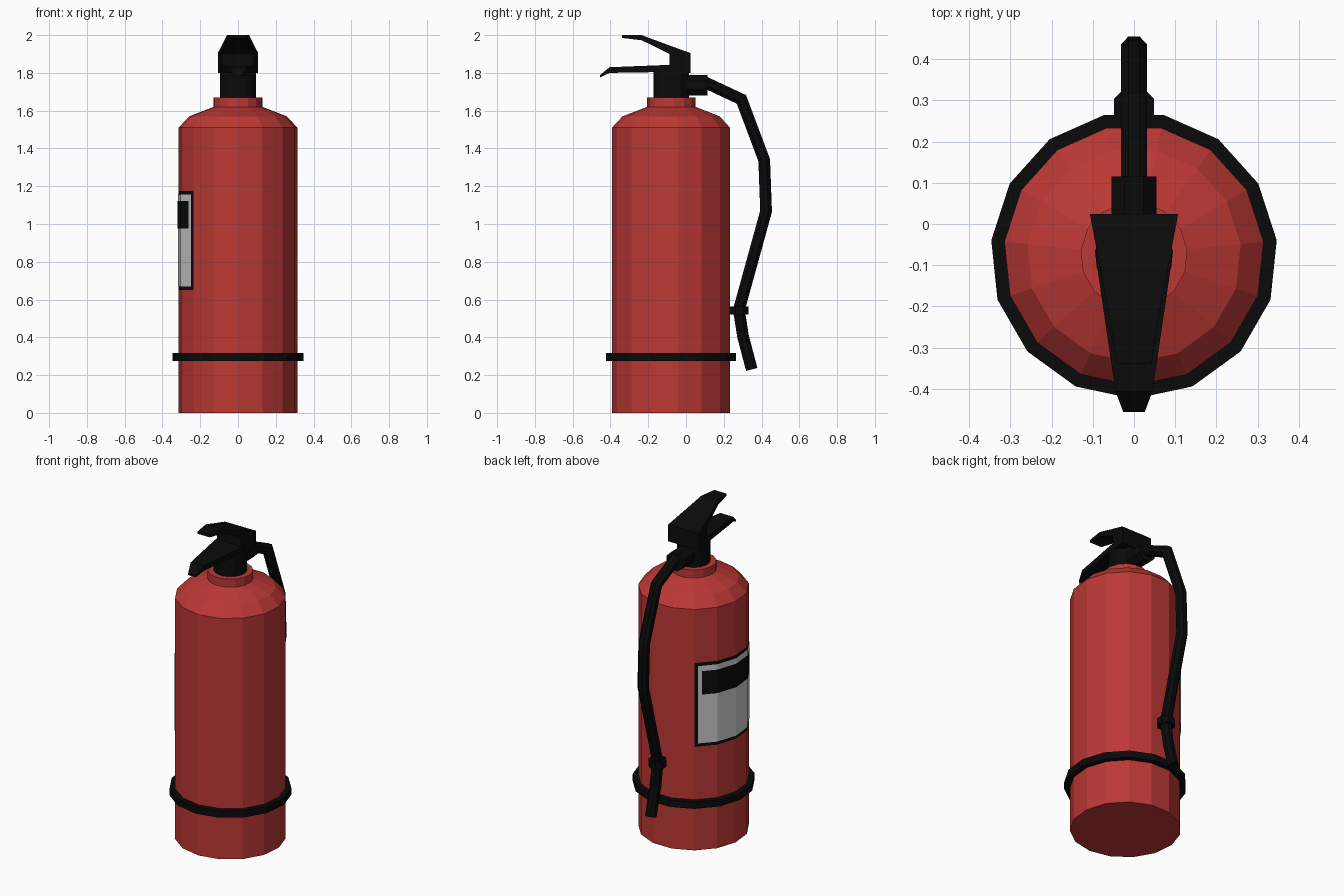
import bpy, bmesh
from math import sin, cos, radians, pi
from mathutils import Vector

if "Cube" in bpy.data.objects:
    bpy.data.objects.remove(bpy.data.objects["Cube"])

CY = -0.076      # body axis, offset in y
SIDES = 15


def material(name, rgb):
    m = bpy.data.materials.new(name)
    m.diffuse_color = (*rgb, 1)
    m.use_nodes = True
    m.node_tree.nodes["Principled BSDF"].inputs["Base Color"].default_value = m.diffuse_color
    return m


RED = material("red_paint", (0.5, 0.04, 0.035))
BLACK = material("black_rubber", (0.003, 0.003, 0.003))
PAPER = material("label_paper", (0.6, 0.6, 0.6))


def finish(name, bm, mat, fix=True):
    if fix:
        bmesh.ops.recalc_face_normals(bm, faces=bm.faces[:])
    me = bpy.data.meshes.new(name)
    bm.to_mesh(me)
    bm.free()
    me.materials.append(mat)
    ob = bpy.data.objects.new(name, me)
    bpy.context.collection.objects.link(ob)
    return ob


def loft(name, rings, mat, closed=False):
    """Skin a list of equal-length point rings; cap the ends or close the loop."""
    bm = bmesh.new()
    vs = [[bm.verts.new(p) for p in ring] for ring in rings]
    n = len(vs[0])
    pairs = list(zip(vs, vs[1:])) + ([(vs[-1], vs[0])] if closed else [])
    for a, b in pairs:
        for i in range(n):
            j = (i + 1) % n
            bm.faces.new((a[i], a[j], b[j], b[i]))
    if not closed:
        bm.faces.new(vs[0])
        bm.faces.new(vs[-1])
    return finish(name, bm, mat)


def lathe(name, profile, mat, sides=SIDES, cy=CY, start=-pi / 2, closed=False):
    rings = []
    for r, z in profile:
        angles = [start + 2 * pi * i / sides for i in range(sides)]
        rings.append([(r * cos(a), cy + r * sin(a), z) for a in angles])
    return loft(name, rings, mat, closed)


def tube(name, path, radius, mat, sides=8):
    """Mitred tube along (y, z) points, flats facing the axes."""
    pts = [Vector(p) for p in path]
    r = radius / cos(pi / sides)
    rings = []
    for i, p in enumerate(pts):
        d0 = (p - pts[i - 1]).normalized() if i else (pts[1] - p).normalized()
        d1 = (pts[i + 1] - p).normalized() if i < len(pts) - 1 else d0
        t = (d0 + d1).normalized()
        nrm = Vector((-t.y, t.x)) / t.dot(d0)
        ring = []
        for k in range(sides):
            a = 2 * pi * (k + 0.5) / sides
            q = p + nrm * r * sin(a)
            ring.append((r * cos(a), q.x, q.y))
        rings.append(ring)
    return loft(name, rings, mat)


def plate(name, stations, mat):
    """Tapered bar through (y, z_bottom, z_top, half_width) sections."""
    rings = [[(-w, y, b), (w, y, b), (w, y, t), (-w, y, t)]
             for y, b, t, w in stations]
    return loft(name, rings, mat)


def label(name, inset, z0, z1, lift, mat):
    """Panel wrapped over four facets of the left side."""
    pts = []
    for k in range(5):
        a = radians(126 + 24 * k)
        r = 0.316 + lift
        pts.append(Vector((r * cos(a), CY + r * sin(a), 0)))
    first = pts[0] + (pts[1] - pts[0]).normalized() * inset
    last = pts[4] + (pts[3] - pts[4]).normalized() * inset
    pts = [first] + pts[1:4] + [last]
    bm = bmesh.new()
    low = [bm.verts.new((p.x, p.y, z0)) for p in pts]
    high = [bm.verts.new((p.x, p.y, z1)) for p in pts]
    for i in range(4):
        bm.faces.new((low[i], low[i + 1], high[i + 1], high[i]))
    return finish(name, bm, mat, fix=False)


# Tank with shoulder and collar
lathe("tank", [(0.316, 0), (0.316, 1.51), (0.26, 1.57), (0.13, 1.62),
               (0.13, 1.67)], RED)

# Rubber band around the base
lathe("base_band", [(0.31, 0.275), (0.348, 0.275), (0.348, 0.318),
                    (0.31, 0.318)], BLACK, closed=True)

# Valve neck
lathe("valve_neck", [(0.095, 1.66), (0.095, 1.81)], BLACK)

# Handles
plate("upper_handle", [(0.024, 1.8, 1.905, 0.107), (-0.087, 1.8, 1.945, 0.086),
                       (-0.0871, 1.9, 1.945, 0.086), (-0.235, 1.973, 2.0, 0.058),
                       (-0.34, 1.985, 2.0, 0.042)], BLACK)
plate("lower_lever", [(0.0, 1.79, 1.845, 0.095), (-0.1, 1.805, 1.842, 0.09),
                      (-0.405, 1.80, 1.83, 0.045), (-0.456, 1.775, 1.788, 0.026)],
      BLACK)

# Hose with its fitting and clip
tube("hose_fitting", [(-0.03, 1.735), (0.115, 1.735)], 0.055, BLACK)
tube("hose", [(0.09, 1.755), (0.293, 1.66), (0.414, 1.338), (0.424, 1.068),
              (0.28, 0.545), (0.302, 0.405), (0.348, 0.23)], 0.031, BLACK)
lathe("hose_clip", [(0.053, 0.52), (0.053, 0.562)], BLACK, sides=8,
      cy=0.283, start=pi / 8)

# Label layers: border, paper, blank header bar
label("label_border", 0.0, 0.65, 1.175, 0.002, BLACK)
label("label_paper", 0.02, 0.67, 1.155, 0.004, PAPER)
label("label_header", 0.043, 0.975, 1.122, 0.006, BLACK)
